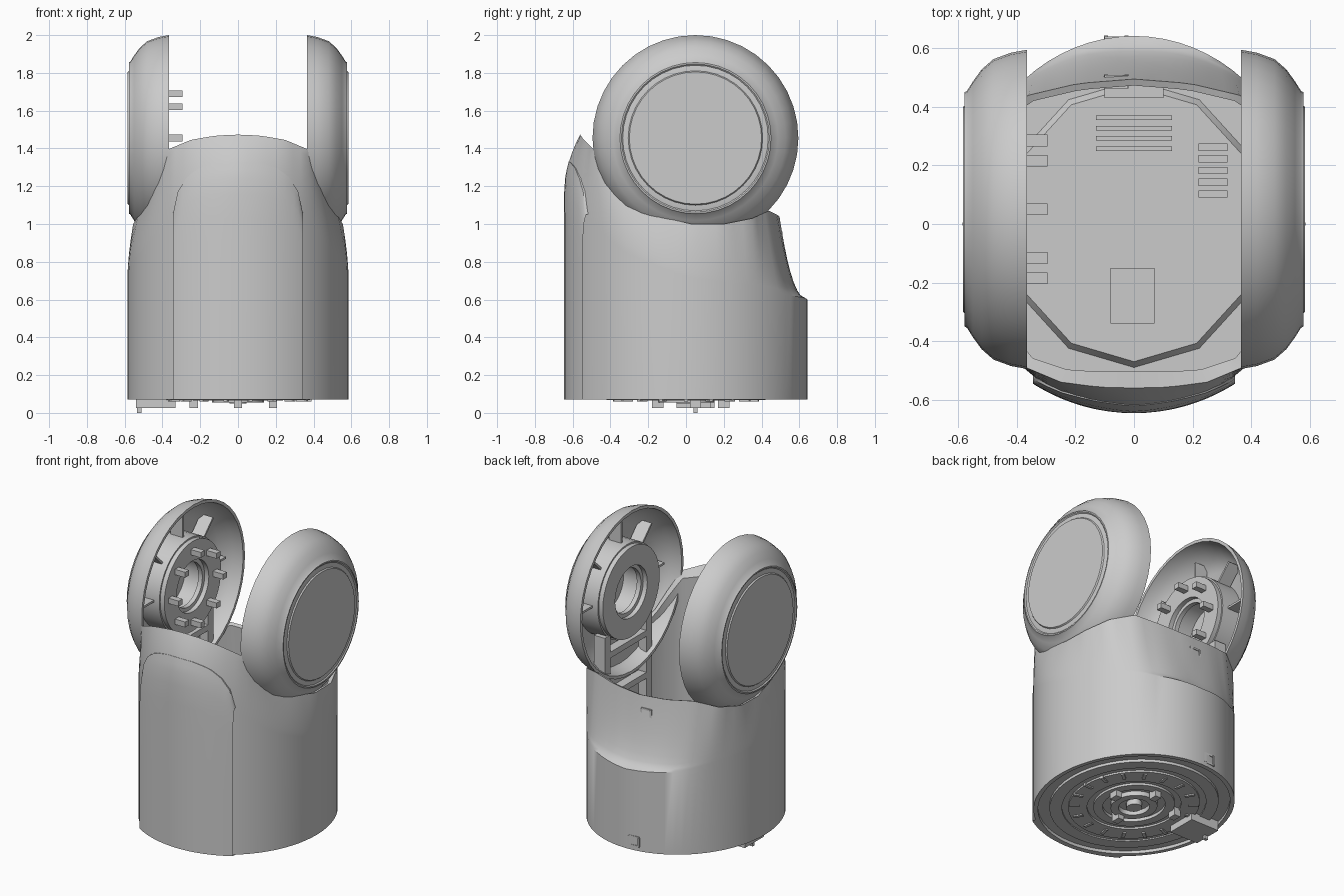
import bpy, bmesh
from math import sin, cos, pi, radians, degrees, asin, sqrt
from mathutils import Vector, Matrix

cube = bpy.data.objects.get("Cube")
if cube:
    bpy.data.objects.remove(cube)

grey = bpy.data.materials.new("plain grey")
grey.use_nodes = True
grey.diffuse_color = (0.6, 0.6, 0.6, 1)
grey.node_tree.nodes["Principled BSDF"].inputs["Base Color"].default_value = (0.6, 0.6, 0.6, 1)


def finish(name, bm, smooth=True):
    bmesh.ops.recalc_face_normals(bm, faces=bm.faces)
    mesh = bpy.data.meshes.new(name)
    bm.to_mesh(mesh)
    bm.free()
    mesh.materials.append(grey)
    ob = bpy.data.objects.new(name, mesh)
    bpy.context.collection.objects.link(ob)
    if smooth:
        bpy.ops.object.select_all(action="DESELECT")
        ob.select_set(True)
        bpy.context.view_layer.objects.active = ob
        bpy.ops.object.shade_smooth_by_angle(angle=radians(35))
    return ob


def box(name, lo, hi, rot=Matrix()):
    bm = bmesh.new()
    lo, hi = Vector(lo), Vector(hi)
    m = Matrix.Translation((lo + hi) / 2) @ rot
    bmesh.ops.create_cube(bm, size=1, matrix=m @ Matrix.Diagonal((*(hi - lo), 1)))
    return finish(name, bm, False)


def grid(name, columns, wrap_u):
    """Skin a row of closed cross-section loops."""
    bm = bmesh.new()
    vs = [[bm.verts.new(p) for p in col] for col in columns]
    n, m = len(vs), len(vs[0])
    for i in range(n if wrap_u else n - 1):
        for j in range(m):
            a, b = vs[i], vs[(i + 1) % n]
            bm.faces.new((a[j], b[j], b[(j + 1) % m], a[(j + 1) % m]))
    bmesh.ops.remove_doubles(bm, verts=bm.verts, dist=1e-5)
    return finish(name, bm)


def lathe(name, profile, place, seg=40):
    """Spin (height, radius) pairs; place(h, u, v) gives the final position."""
    return grid(name, [[place(h, r * cos(2 * pi * i / seg), r * sin(2 * pi * i / seg)) for h, r in profile]
                       for i in range(seg)], True)


def lerp_table(table, x):
    for a, b in zip(table, table[1:]):
        if x <= b[0]:
            f = (x - a[0]) / (b[0] - a[0])
            return [p + (q - p) * f for p, q in zip(a[1:], b[1:])]
    return table[-1][1:]


# Body shell: angle from the front, then rim x, y, z
RIM = [(0, 0, -.56, 1.473), (12, .12, -.557, 1.468), (25, .25, -.54, 1.445), (40, .37, -.49, 1.395),
       (48, .42, -.42, 1.29), (60, .46, -.33, 1.17), (75, .53, -.15, 1.04), (90, .555, .03, 1.0),
       (110, .55, .2, 1.0), (125, .49, .35, 1.03), (145, .36, .44, 1.07), (162, .19, .48, 1.05), (180, 0, .495, 1.04)]
# Angle, height where the taper starts, taper exponent
TAPER = [(0, 1.17, 2), (40, 1.0, 2), (60, .85, 1.8), (90, .72, 1.6), (130, .66, 1), (150, .62, .6), (180, .6, .45)]
BASE = .07
HALF_X, HALF_Y = .585, .642


def base_point(a):
    return HALF_X * sin(radians(a)), -HALF_Y * cos(radians(a))


def rim_point(a):
    x, y, z = lerp_table(RIM, abs(a))
    return (x if a >= 0 else -x), y, z


def wall(a, z):
    z0, e = lerp_table(TAPER, abs(a))
    (x, y), (rx, ry, rz) = base_point(a), rim_point(a)
    f = max(0, min(1, (z - z0) / (rz - z0))) ** e
    return Vector((x + (rx - x) * f, y + (ry - y) * f, z))


def body_column(a):
    z0, top = lerp_table(TAPER, abs(a))[0], rim_point(a)[2]
    col = [wall(a, BASE), wall(a, z0)]
    col += [wall(a, z0 + (top - z0) * t) for t in (.04, .1, .2, .35, .5, .65, .8, .92, 1)]
    front = max(0, 1 - abs(a) / 60)
    r, b = col[-1], col[0]
    k = .955 - .06 * front
    col.append(Vector((r.x * k, r.y * k, r.z - .01 - .08 * front)))
    col.append(Vector((b.x * .955, b.y * .955, BASE)))
    return col


grid("body_shell", [body_column(a) for a in range(-180, 180, 5)], True)

# Raised front panel: a rounder arc with an arched top
ARCH = [(0, 1.33), (.1, 1.325), (.2, 1.3), (.27, 1.25), (.32, 1.17), (.345, 1.05)]
panel_cols = []
for i in range(-12, 13):
    x = .345 * sin(i / 12 * pi / 2)
    a, top = degrees(asin(x / HALF_X)), lerp_table(ARCH, abs(x))[0]
    bulge = sqrt(HALF_Y ** 2 - x * x) + base_point(a)[1] + .004
    heights = [BASE, .5, .9] + [.9 + (top - .9) * t for t in (.3, .6, .8, .9, 1)]
    pts = [wall(a, z) for z in heights]
    # The bulge fades out towards the arch
    fade = [1, 1, 1, .95, .85, .7, .55, .4]
    outer = [p + Vector((0, -bulge * f, 0)) for p, f in zip(pts, fade)]
    panel_cols.append(outer + [p + Vector((0, .01, 0)) for p in reversed(pts)])
grid("front_panel", panel_cols, False)

# Joint caps with hubs, ribs and supports on both sides
CY, CZ = .05, 1.455
CAP = [(.365, .545), (.42, .535), (.48, .513), (.52, .478), (.55, .437), (.57, .405), (.578, .4), (.578, .392),
       (.572, .385), (.576, .362), (.576, .356), (.584, .35), (.584, 0), (.545, 0), (.545, .39), (.5, .46),
       (.43, .51), (.365, .525)]
HUB = [(.37, .3), (.37, .17), (.4, .17), (.4, .145), (.43, .145), (.43, .17), (.55, .17), (.55, .31), (.4, .31), (.4, .3)]

for side, s in (("left", 1), ("right", -1)):
    def across(h, u, v):
        return Vector((s * h, CY + u, CZ + v))

    def side_box(name, lo, hi, rot=Matrix()):
        x0, x1 = sorted((s * lo[0], s * hi[0]))
        box(side + name, (x0, *lo[1:]), (x1, *hi[1:]), rot)

    lathe(side + "_joint_cap", CAP, across)
    lathe(side + "_hub", HUB, across)
    for i in range(8):
        t = 2 * pi * i / 8
        y, z = CY + .375 * cos(t), CZ + .375 * sin(t)
        if sin(t) > -.6:
            side_box("_cap_rib", (.44, y - .075, z - .007), (.53, y + .075, z + .007), Matrix.Rotation(t, 4, "X"))
    # Support legs reaching down from the hub to the floor
    for y in (CY - .25, CY + .19):
        side_box("_support_rail", (.39, y, .12), (.47, y + .06, CZ - .22))
    side_box("_support_web", (.45, CY - .22, .12), (.47, CY + .22, CZ - .22))
    for z in (.45, .8, 1.08):
        side_box("_support_bar", (.39, CY - .2, z), (.46, CY + .2, z + .04))

# Bolts standing out of the right hub
for i in range(8):
    t = 2 * pi * i / 8
    y, z = CY + .235 * cos(t), CZ + .235 * sin(t)
    box("hub_bolt", (-.4, y - .02, z - .018), (-.295, y + .02, z + .018))


# Floor, base plate and concentric rings underneath
def upright(h, u, v):
    return Vector((u * HALF_X / HALF_Y, v, h))


lathe("floor_plate", [(.09, 0), (.09, .62), (.12, .62), (.12, 0)], upright, 48)
lathe("inner_floor_step", [(.12, 0), (.12, .49), (.15, .47), (.15, 0)], upright, 12)
lathe("base_disc", [(.09, .54), (.072, .54), (.072, .46), (.08, .46), (.08, .42), (.068, .42), (.068, .3),
                    (.08, .3), (.08, .26), (.065, .26), (.065, .2), (.085, .2), (.085, .0), (.09, 0)], upright, 48)
lathe("base_socket", [(.09, .15), (.055, .15), (.055, .1), (.09, .1)], upright, 24)
lathe("base_pin", [(.09, .05), (.05, .05), (.05, 0), (.09, 0)], upright, 16)
box("base_connector", (-.54, -.05, .025), (-.33, .15, .09))
box("base_nub", (-.535, .04, 0), (-.51, .06, .03))
for x, y in ((-.235, .1), (.185, .05), (0, .2), (0, -.15)):
    box("base_tab", (x - .022, y - .03, .025), (x + .022, y + .03, .09))
for i in range(18):
    t = 2 * pi * i / 18
    x, y = .36 * cos(t), .36 * sin(t)
    box("base_clip", (x - .03, y - .01, .06), (x + .03, y + .01, .08), Matrix.Rotation(t, 4, "Z"))

# Details on the floor
box("floor_block", (-.08, -.34, .15), (.07, -.15, .19))
for i in range(4):
    box("floor_slat", (-.13, .25 + i * .035, .15), (.13, .265 + i * .035, .17))
for i in range(5):
    box("floor_fin", (.22, .09 + i * .04, .15), (.32, .115 + i * .04, .22))
box("rear_bracket", (-.1, .43, .6), (.1, .5, .66))

# Small ports on the back wall
for z, y in ((.93, .503), (.13, .635)):
    for dx in (-.035, .035):
        box("port_side", (-.06 + dx - .007, y - .04, z - .03), (-.06 + dx + .007, y + .008, z + .03))
    for dz in (-.03, .03):
        box("port_edge", (-.1, y - .04, z + dz - .006), (-.02, y + .006, z + dz + .006))
